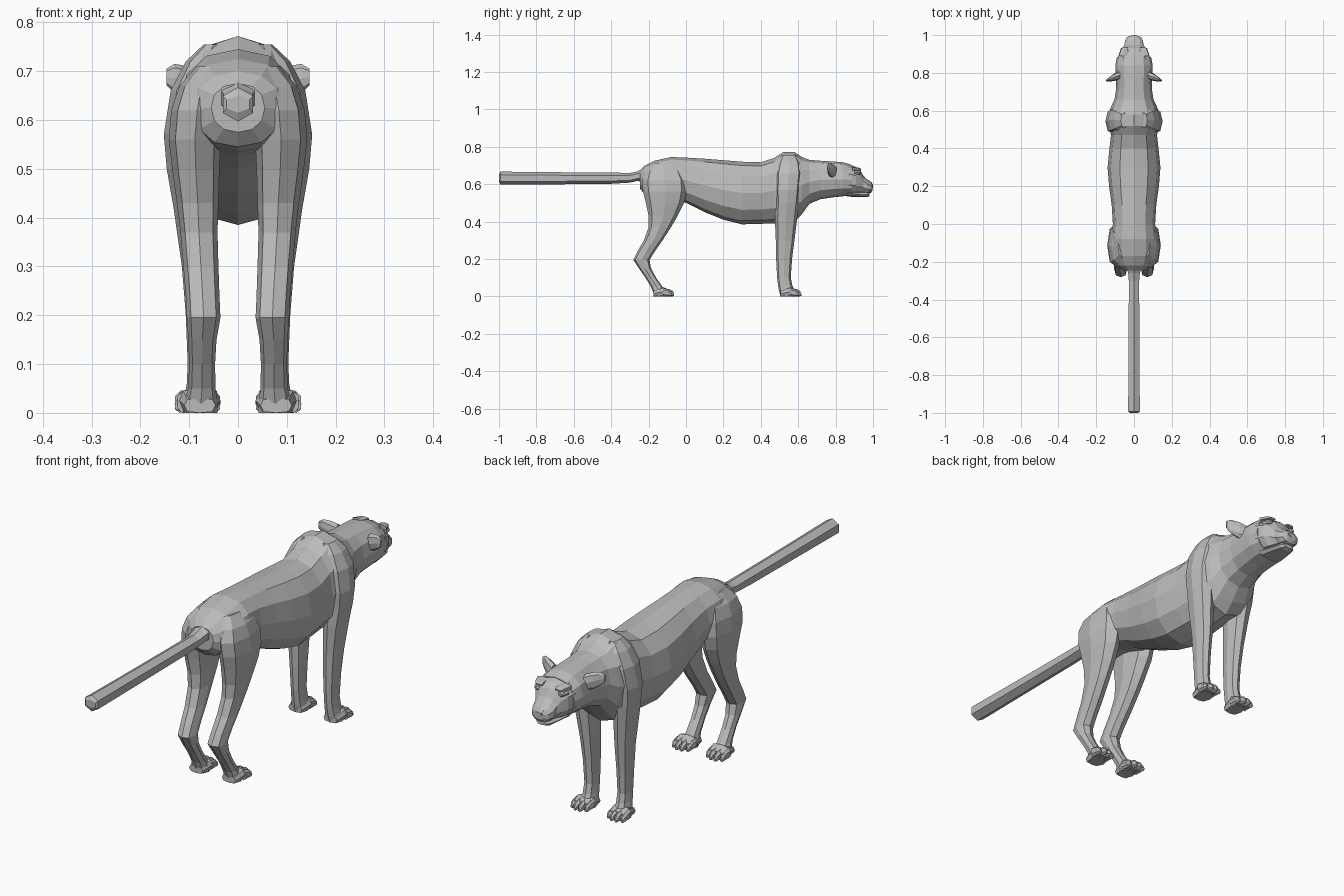
import bpy, bmesh, math
from mathutils import Vector

fur = bpy.data.materials.new("grey fur")
fur.diffuse_color = (0.5, 0.5, 0.5, 1)


def loft(name, axis, rows, n=8, e=0.9, mirror=False):
    """Skin rings along an axis. Row: (position, u0, u1, v0, v1)."""
    bm = bmesh.new()
    rings = []
    for t, u0, u1, v0, v1 in rows:
        ring = []
        for i in range(n):
            a = math.pi / 2 + 2 * math.pi * i / n
            c, s = math.cos(a), math.sin(a)
            u = (u0 + u1) / 2 + (u1 - u0) / 2 * math.copysign(abs(c) ** e, c)
            v = (v0 + v1) / 2 + (v1 - v0) / 2 * math.copysign(abs(s) ** e, s)
            co = {"x": (t, u, v), "y": (u, t, v), "z": (u, v, t)}[axis]
            ring.append(bm.verts.new(co))
        rings.append(ring)
    for a, b in zip(rings, rings[1:]):
        for i in range(n):
            j = (i + 1) % n
            bm.faces.new((a[i], a[j], b[j], b[i]))
    bm.faces.new(rings[0])
    bm.faces.new(rings[-1])
    return finish(name, bm, mirror)


def finish(name, bm, mirror):
    bmesh.ops.recalc_face_normals(bm, faces=bm.faces[:])
    me = bpy.data.meshes.new(name)
    bm.to_mesh(me)
    bm.free()
    me.materials.append(fur)
    ob = bpy.data.objects.new(name, me)
    bpy.context.collection.objects.link(ob)
    if mirror:
        m = ob.modifiers.new("mirror", "MIRROR")
        m.use_mirror_merge = False
    return ob


def spine(name, rows, n, e):
    """Symmetric loft along y. Row: (y, top, bottom, half width)."""
    return loft(name, "y", [(y, -w, w, b, t) for y, t, b, w in rows], n, e)


# torso, neck and head in one skin
spine("body", [
    (-0.245, .675, .575, .055), (-0.22, .70, .545, .09), (-0.17, .725, .535, .115),
    (-0.08, .745, .525, .12), (0.0, .742, .50, .112), (0.1, .736, .45, .118),
    (0.2, .728, .41, .132), (0.3, .72, .385, .14), (0.4, .717, .388, .13),
    (0.47, .74, .39, .122), (0.52, .772, .392, .13), (0.58, .772, .40, .135),
    (0.62, .745, .44, .122), (0.66, .73, .495, .103), (0.72, .725, .52, .094),
    (0.79, .721, .53, .097), (0.84, .717, .535, .099), (0.885, .703, .54, .09)],
    12, 0.9)

# face and muzzle
spine("muzzle", [
    (0.87, .706, .545, .092), (0.91, .692, .545, .08), (0.932, .675, .548, .065),
    (0.948, .645, .55, .053), (0.97, .622, .55, .05), (0.988, .61, .553, .04),
    (0.996, .60, .565, .024)], 10, 0.85)
spine("nose", [(0.965, .628, .60, .02), (0.99, .612, .585, .022),
               (1.0, .598, .578, .014)], 6, 0.9)
spine("jaw", [(0.86, .57, .533, .06), (0.93, .56, .532, .045),
              (0.965, .56, .53, .036), (0.98, .552, .535, .022)], 8, 0.8)

# eyes and brows
loft("eye", "y", [(0.90, .04, .078, .648, .676), (0.929, .043, .07, .65, .672),
                  (0.933, .05, .064, .655, .668)], 8, 1, True)
loft("brow", "y", [(0.89, .03, .084, .672, .694), (0.925, .028, .07, .672, .688),
                   (0.935, .03, .062, .674, .682)], 6, 0.9, True)

# ears, thin cups pointing outward
loft("ear", "x", [(.075, .765, .81, .625, .70), (.105, .757, .797, .64, .711),
                  (.13, .754, .778, .655, .715), (.147, .756, .764, .672, .705)],
     8, 0.9, True)

# tail
spine("tail", [
    (-1.0, .65, .615, .027), (-0.992, .667, .597, .036), (-0.8, .665, .598, .034),
    (-0.6, .663, .60, .033), (-0.4, .662, .602, .032), (-0.3, .66, .608, .032),
    (-0.26, .668, .617, .036), (-0.22, .69, .61, .045)], 6, 1)

# hind legs with the hock bent back
loft("hind_leg", "z", [
    (.71, .03, .085, -.18, -.05), (.67, .03, .12, -.215, -.02),
    (.62, .03, .137, -.235, .005), (.56, .035, .142, -.23, .005),
    (.50, .038, .135, -.215, -.01), (.43, .04, .125, -.2, -.045),
    (.37, .042, .118, -.2, -.08), (.30, .04, .112, -.225, -.125),
    (.24, .038, .107, -.26, -.167), (.195, .036, .105, -.282, -.195),
    (.15, .044, .102, -.252, -.187), (.10, .047, .1, -.217, -.16),
    (.05, .046, .102, -.187, -.125), (.02, .042, .11, -.175, -.11),
    (0, .042, .11, -.168, -.11)], 8, 0.85, True)

# front legs with shoulders
loft("front_leg", "z", [
    (.755, .03, .07, .51, .59), (.72, .03, .107, .492, .612),
    (.66, .04, .138, .477, .622), (.57, .05, .152, .475, .612),
    (.50, .05, .146, .478, .605), (.42, .05, .132, .475, .595),
    (.30, .05, .115, .48, .58), (.20, .052, .107, .482, .567),
    (.10, .054, .103, .487, .56), (.06, .053, .105, .492, .568),
    (.03, .05, .11, .497, .58), (0, .05, .115, .505, .58)], 8, 0.85, True)


# paws: a pad with four toes
def paw(name, y, x0, x1):
    loft(name + "_pad", "y", [
        (y, x0 + .01, x1 - .015, 0, .03), (y + .05, x0, x1 - .005, 0, .05),
        (y + .085, x0, x1, 0, .036)], 8, 0.6, True)
    w = (x1 - x0) / 4
    for i in range(4):
        a, b = x0 + w * i, x0 + w * (i + 1)
        d = 0 if i in (1, 2) else -.012
        loft(f"{name}_toe_{i + 1}", "y", [
            (y + .05, a, b, 0, .044), (y + .085 + d, a, b, 0, .039),
            (y + .102 + d, a + .001, b - .001, 0, .03),
            (y + .111 + d, a + .006, b - .006, .003, .015)], 6, 0.8, True)


paw("hind_paw", -.174, .036, .125)
paw("front_paw", .506, .042, .13)
